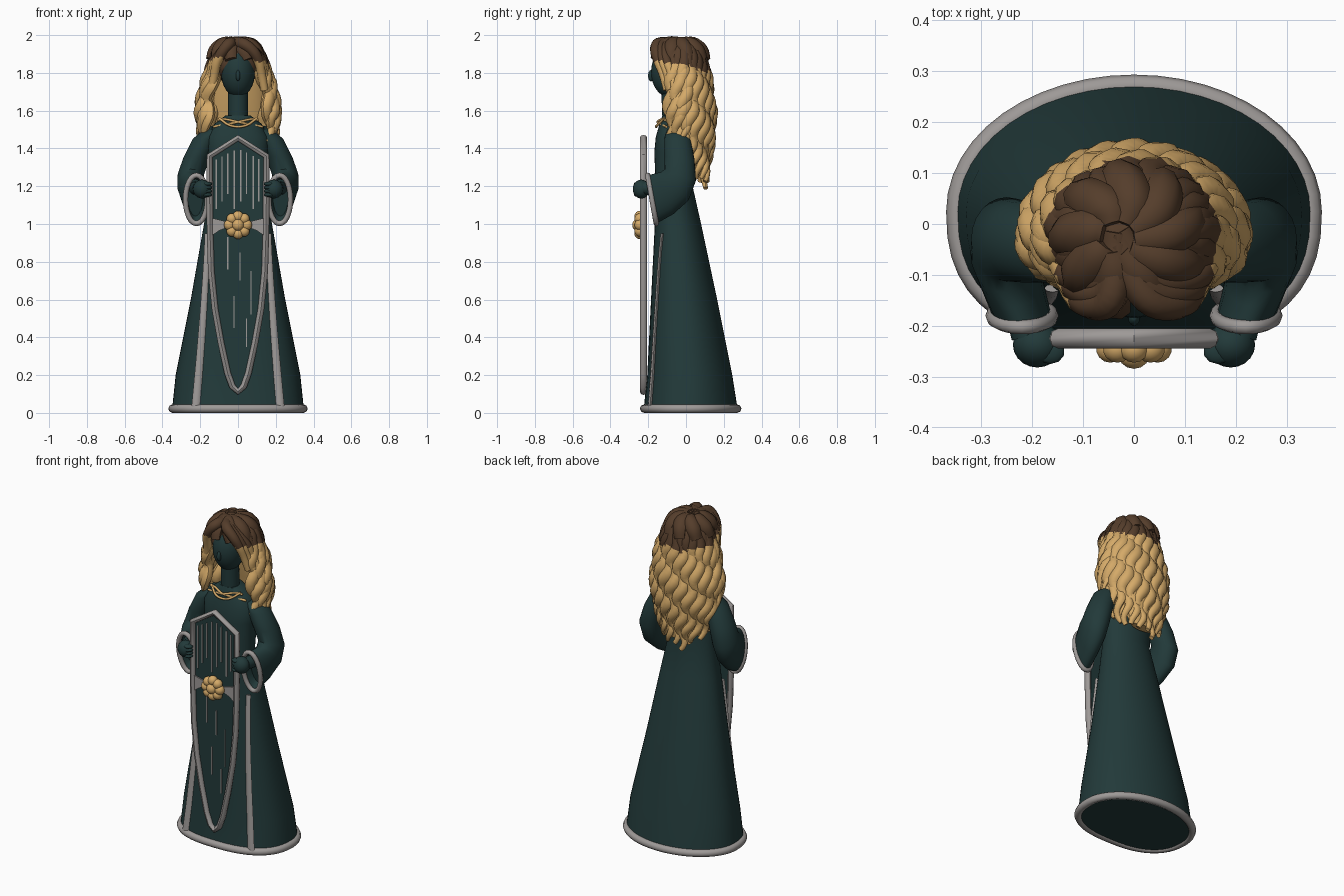
import bpy, bmesh, random
from math import sin, cos, pi, radians, copysign
from mathutils import Vector

random.seed(4)
if "Cube" in bpy.data.objects:
    bpy.data.objects.remove(bpy.data.objects["Cube"])


def material(name, rgb):
    m = bpy.data.materials.new(name)
    m.use_nodes = True
    m.diffuse_color = (*rgb, 1)
    m.node_tree.nodes["Principled BSDF"].inputs["Base Color"].default_value = (*rgb, 1)
    return m


GREEN = material("dark green", (0.016, 0.042, 0.042))
GOLD = material("golden blonde", (0.66, 0.40, 0.14))
BROWN = material("hair brown", (0.09, 0.047, 0.024))
GRAY = material("trim gray", (0.34, 0.32, 0.31))


def finish(name, bm, mats, rule=None, angle=50):
    bmesh.ops.recalc_face_normals(bm, faces=bm.faces)
    for f in bm.faces:
        f.smooth = True
        if rule:
            f.material_index = rule(f.calc_center_median())
    me = bpy.data.meshes.new(name)
    bm.to_mesh(me)
    bm.free()
    me.set_sharp_from_angle(angle=radians(angle))
    for m in mats:
        me.materials.append(m)
    ob = bpy.data.objects.new(name, me)
    bpy.context.scene.collection.objects.link(ob)
    return ob


def loft(name, rings, mats, rule=None, closed=False, angle=50):
    bm = bmesh.new()
    vs = [[bm.verts.new(p) for p in r] for r in rings]
    n = len(vs[0])
    pairs = list(zip(vs, vs[1:])) + ([(vs[-1], vs[0])] if closed else [])
    for a, b in pairs:
        for i in range(n):
            bm.faces.new((a[i], a[(i + 1) % n], b[(i + 1) % n], b[i]))
    if not closed:
        bm.faces.new(vs[0])
        bm.faces.new(vs[-1])
    return finish(name, bm, mats, rule, angle)


def smooth_path(pts, steps=5):
    # Catmull-Rom through the points
    p = [Vector(q) for q in pts]
    p = [2 * p[0] - p[1]] + p + [2 * p[-1] - p[-2]]
    out = []
    for a, b, c, d in zip(p, p[1:], p[2:], p[3:]):
        for k in range(steps):
            t = k / steps
            out.append(0.5 * (2 * b + (c - a) * t + (2 * a - 5 * b + 4 * c - d) * t ** 2
                              + (3 * b - a - 3 * c + d) * t ** 3))
    return out + [p[-2]]


def tube(name, pts, radius, mats, rule=None, closed=False, sides=8, flat=1.0, up=(0, 1, 0)):
    # radius is a number or a function of 0..1; flat scales the section along "up"
    rings, n = [], len(pts)
    pts = [Vector(p) for p in pts]
    for i, p in enumerate(pts):
        a = pts[i - 1] if i or closed else p
        b = pts[(i + 1) % n] if i < n - 1 or closed else p
        t = (b - a).normalized()
        v = Vector(up)
        v = (v - t * v.dot(t)).normalized()
        u = t.cross(v)
        r = radius(i / (n - 1)) if callable(radius) else radius
        rings.append([p + u * r * cos(2 * pi * k / sides) + v * r * flat * sin(2 * pi * k / sides)
                      for k in range(sides)])
    return loft(name, rings, mats, rule, closed)


def ball(name, center, size, mat, segs=20):
    bm = bmesh.new()
    bmesh.ops.create_uvsphere(bm, u_segments=segs, v_segments=segs // 2 + 2, radius=1)
    for v in bm.verts:
        v.co = Vector(center) + Vector([c * s for c, s in zip(v.co, size)])
    return finish(name, bm, [mat], angle=80)


def plate(name, outline, y0, y1, mat):
    return loft(name, [[(x, y, z) for x, z in outline] for y in (y0, y1)], [mat], angle=30)


def lerp_table(table, z):
    for a, b in zip(table, table[1:]):
        if z <= b[0]:
            t = (z - a[0]) / (b[0] - a[0])
            return [p + (q - p) * t for p, q in zip(a, b)][1:]
    return table[-1][1:]


# Robe and torso: height, half width, front y, back y
ROBE = [(0.01, .35, -.225, .275), (.2, .33, -.205, .245), (.6, .25, -.185, .165),
        (1.0, .18, -.165, .08), (1.2, .145, -.16, .035), (1.38, .16, -.168, .04),
        (1.46, .165, -.16, .04), (1.53, .125, -.14, .03), (1.575, .065, -.125, 0)]


def robe_point(z, a, grow=0.0):
    rx, f, b = lerp_table(ROBE, z)
    cy, ry = (f + b) / 2, (b - f) / 2 + grow
    e = 2 / 2.5 if sin(a) < 0 else 1
    sp = lambda w: copysign(abs(w) ** e, w)
    return Vector(((rx + grow) * sp(cos(a)), cy + ry * sp(sin(a)), z))


def robe_front(x, z, off=0.0):
    rx, f, b = lerp_table(ROBE, z)
    k = (1 - min(1, abs(x) / rx) ** 2.5) ** 0.4
    return Vector((x, (f + b) / 2 - (b - f) / 2 * k - off, z))


circle = [2 * pi * k / 48 for k in range(48)]
loft("robe", [[robe_point(r[0], a) for a in circle] for r in ROBE], [GREEN])
tube("robe_hem", [robe_point(0.0225, a, -0.002) for a in circle], 0.0225, [GRAY],
     closed=True, up=(0, 0, 1))

# Neck and head
tube("neck", [(0, -.07, 1.5), (0, -.075, 1.6), (0, -.08, 1.75)], 0.052, [GREEN], sides=16)
ball("head", (0, -.085, 1.805), (.09, .1, .135), GREEN, 28)
ball("nose", (0, -.185, 1.785), (.012, .016, .03), GREEN, 10)

# Arms with bell sleeves: centre, half width, half depth, pitch of the ring
SLEEVE = [((.12, -.05, 1.51), .05, .05, -10), ((.175, -.045, 1.45), .065, .07, 0),
          ((.22, -.035, 1.35), .07, .08, 5), ((.25, -.03, 1.26), .07, .088, 20),
          ((.253, -.06, 1.2), .068, .105, 45), ((.24, -.115, 1.16), .062, .118, 66),
          ((.22, -.18, 1.13), .058, .13, 80), ((.22, -.17, 1.13), .045, .115, 80),
          ((.225, -.14, 1.14), .04, .1, 78)]


def sleeve_ring(row, side, n=24):
    (x, y, z), w, h, pitch = row
    p = radians(pitch)
    return [Vector((side * (x + w * cos(t)), y - h * sin(t) * cos(p), z + h * sin(t) * sin(p)))
            for t in (2 * pi * k / n for k in range(n))]


for side, word in ((-1, "right"), (1, "left")):
    loft(word + "_sleeve", [sleeve_ring(r, side) for r in SLEEVE], [GREEN])
    tube(word + "_cuff", sleeve_ring(SLEEVE[6], side), 0.014, [GRAY], closed=True)
    tube(word + "_forearm", [(side * .235, -.1, 1.19), (side * .205, -.22, 1.19)], .036, [GREEN],
         sides=12, up=(0, 0, 1))
    ball(word + "_hand", (side * .19, -.237, 1.185), (.048, .045, .05), GREEN)
    for k in range(4):
        ball(word + "_finger", (side * .165, -.25, 1.155 + k * .019), (.03, .026, .012), GREEN, 10)
    # Trim along the robe opening
    rows = [(.16 + .065 * (1 - z / .95) ** 1.3, z) for z in [.03 + .092 * k for k in range(11)]]
    tube(word + "_robe_trim", [robe_front(side * x, z, .004) for x, z in rows],
         lambda t: .024 - .008 * t, [GRAY], flat=.5)
    # Belt sides
    plate(word + "_belt", [(side * x, z) for x, z in
                           ((.05, 1.01), (.15, 1.035), (.15, .93), (.1, .965), (.05, .985))],
          -.226, -.234, GRAY)

# Tabard panel with a pointed top and a tapering lower end
HALF = [(.15, 1.36), (.15, 1.15), (.148, .95), (.142, .75), (.122, .55), (.09, .37),
        (.055, .21), (.03, .14)]
outline = [(0, 1.455)] + HALF + [(0, .112)] + [(-x, z) for x, z in reversed(HALF)]
plate("tabard", outline, -.21, -.224, GREEN)
tube("tabard_border", [(x, -.225, z) for x, z in outline], .017, [GRAY], closed=True, flat=1.15)


def slat(x, z0, z1, w):
    plate("tabard_stripe", [(x - w, z0), (x + w, z0), (x + w, z1), (x - w, z1)],
          -.222, -.229, GRAY)


for k, x in enumerate((-.115, -.085, -.055, -.02, .015, .045, .08, .11)):
    slat(x, 1.08 + .04 * (k % 3), 1.40 - abs(x) * .5, .0035)
slat(-.055, .76, .93, .004)
for x, z0, z1 in ((-.02, .45, .62), (.01, .7, .85), (.045, .35, .5), (.07, .52, .75)):
    slat(x, z0, z1, .0025)

# Flower clasp
ball("clasp_center", (0, -.255, .995), (.032, .03, .032), GOLD, 14)
for k in range(8):
    a = 2 * pi * k / 8
    ball("clasp_petal", (.046 * cos(a), -.245, .995 + .046 * sin(a)), (.029, .028, .029), GOLD, 14)

# Necklace cords crossing over the chest
for s in (-1, 1):
    cord = [(s * x, z) for x, z in ((-.13, 1.515), (-.07, 1.525), (0, 1.54), (.07, 1.555), (.11, 1.55))]
    tube("necklace_cord", smooth_path([(x, -.15 + abs(x) * .35, z) for x, z in cord]), .007, [GOLD])
tube("necklace_drape", smooth_path([(-.1, -.115, 1.56), (-.05, -.15, 1.525), (0, -.158, 1.515),
                                    (.05, -.15, 1.525), (.1, -.115, 1.56)]), .007, [GOLD])

# Hair: brown roots above, blonde lengths below
def hair_rule(c):
    return 0 if c.z > 1.84 - .22 * (c.y + .02) + .012 * sin(40 * c.x) else 1


HAIR = [BROWN, GOLD]
ball("hair_cap", (-.005, -.03, 1.855), (.135, .135, .12), BROWN, 28)
loft("hair_core", [[(rx * cos(a), cy + ry * sin(a), z) for a in circle] for z, rx, ry, cy in
                   ((1.25, .08, .03, .075), (1.4, .13, .05, .085), (1.6, .155, .075, .07),
                    (1.75, .15, .09, .035), (1.88, .11, .08, .015))], HAIR, hair_rule)

# Fall of a lock: height, half width, forward reach, backward reach
FALL = [(1.15, .12, .1, .11), (1.35, .17, .11, .13), (1.45, .19, .115, .14), (1.6, .195, .115, .145),
        (1.75, .165, .125, .125), (1.84, .135, .13, .11), (1.9, .115, .12, .095), (1.945, .08, .08, .07)]


def lock(name, deg, tip, thick, shrink, phase):
    a = radians(deg)
    pts = [Vector((-.03, -.03, 1.95))]
    z = 1.945
    while z > tip:
        rx, fr, bk = lerp_table(FALL, z)
        c = cos(a)
        out = Vector((sin(a) * rx, -c * (fr if c > 0 else bk), 0)) * shrink
        side = Vector((cos(a), sin(a), 0))
        amp = .02 * min(1, max(0, (1.88 - z) / .12))
        wave = side * sin(z * 34 + phase) * amp + out.normalized() * cos(z * 34 + phase) * amp * .5
        pts.append(Vector((0, -.015, z)) + out + wave)
        z -= .018
    tube(name, pts, lambda t: thick * min(1, .6 + 3 * t) * (1 - .6 * max(0, t - .65) / .35),
         HAIR, hair_rule, flat=.85, up=(sin(a), -cos(a), .3))


for k in range(17):
    deg = 58 + k * 244 / 16
    back = max(0, -cos(radians(deg)))
    tip = (1.38 if back < .1 else 1.34 - .15 * back) + random.uniform(-.02, .03)
    lock("hair_lock", deg, tip, .036, 1.0, k * 1.1)
for s in (-1, 1):
    for deg, tip, phase in ((66, 1.4, 2), (78, 1.42, 4), (92, 1.45, 0)):
        lock("side_lock", s * deg, tip, .034, 1.04, phase * s)
for k in range(8):
    lock("under_lock", 115 + k * 130 / 7, 1.27, .04, .82, k * 1.7)

# Swept fringe framing the face
for s in (-1, 1):
    for k in range(3):
        f = k * .022
        sweep = [(-.03, -.06 + f, 1.955), (s * .035 - .01, -.145 + f, 1.955 - f * .2),
                 (s * .08, -.16 + f, 1.915), (s * (.11 + f * .4), -.145 + f, 1.86),
                 (s * (.125 + f * .5), -.12 + f, 1.79), (s * (.14 + f), -.1 + f, 1.71)]
        tube("fringe_lock", smooth_path(sweep), lambda t: .034 - .012 * t, HAIR, hair_rule,
             up=(0, -.6, .8))

# Crown waves over the top
for deg in range(0, 360, 40):
    a = radians(deg)
    path = [(-.03 + .03 * sin(a), -.03 - .03 * cos(a), 1.965)]
    for r, z, twist in ((.075, 1.955, .25), (.115, 1.92, .4), (.135, 1.87, .5)):
        path.append((-.01 + r * sin(a + twist), -.03 - r * cos(a + twist), z))
    tube("crown_wave", smooth_path(path), lambda t: .033 + .01 * sin(pi * t), [BROWN],
         flat=.8, up=(sin(a), -cos(a), 1))
